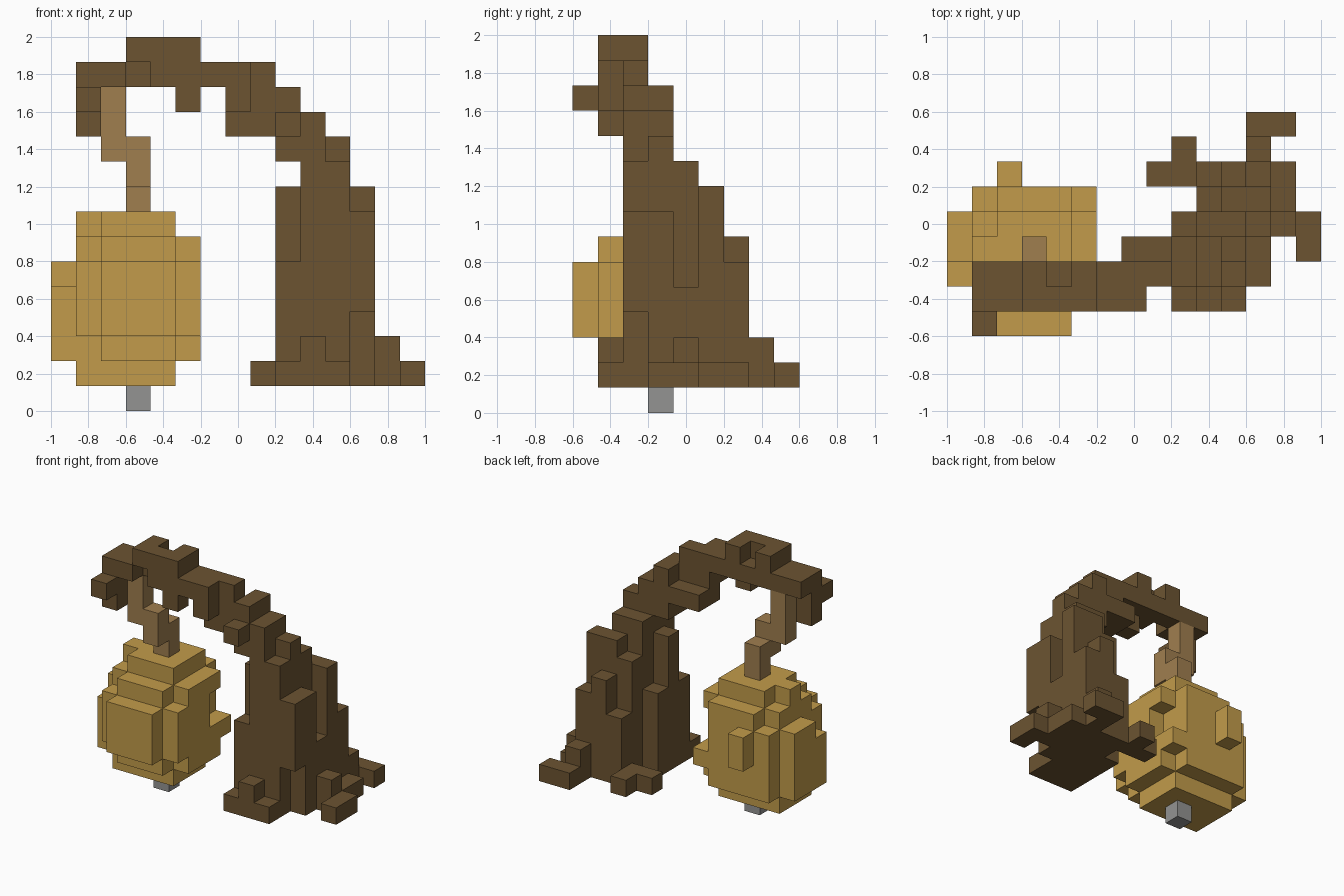
import bpy
import bmesh
from mathutils import Vector

default = bpy.data.objects.get("Cube")
if default:
    bpy.data.objects.remove(default)

CELL = 2 / 15
ORIGIN = Vector((-1, -0.6, 0))


def material(name, rgb):
    mat = bpy.data.materials.new(name)
    mat.use_nodes = True
    colour = (*rgb, 1)
    mat.diffuse_color = colour
    mat.node_tree.nodes["Principled BSDF"].inputs["Base Color"].default_value = colour
    return mat


def cells(x, y, z):
    """All grid cells in inclusive ranges; each range is a number or a pair."""
    spans = [r if isinstance(r, tuple) else (r, r) for r in (x, y, z)]
    a, b, c = [range(lo, hi + 1) for lo, hi in spans]
    return {(i, j, k) for i in a for j in b for k in c}


def block_object(name, filled, mat):
    """Blocky mesh showing only the outer faces of the filled cells."""
    bm = bmesh.new()
    for cell in sorted(filled):
        for axis in range(3):
            for side in (0, 1):
                near = list(cell)
                near[axis] += 2 * side - 1
                if tuple(near) in filled:
                    continue
                u, v = (axis + 1) % 3, (axis + 2) % 3
                quad = []
                for du, dv in ((0, 0), (1, 0), (1, 1), (0, 1)):
                    p = Vector(cell)
                    p[axis] += side
                    p[u] += du
                    p[v] += dv
                    quad.append(bm.verts.new(ORIGIN + p * CELL))
                bm.faces.new(quad if side else quad[::-1])
    bmesh.ops.remove_doubles(bm, verts=bm.verts, dist=CELL / 100)
    mesh = bpy.data.meshes.new(name)
    bm.to_mesh(mesh)
    bm.free()
    mesh.materials.append(mat)
    obj = bpy.data.objects.new(name, mesh)
    bpy.context.collection.objects.link(obj)
    return obj


bark = material("dark bark", (0.150, 0.088, 0.031))
honey = material("honey yellow", (0.540, 0.330, 0.069))
fibre = material("rope brown", (0.350, 0.210, 0.078))
grey = material("grey", (0.295, 0.295, 0.288))

# Trunk: solid core, stepped buttresses, tapering neck
trunk = cells((9, 11), (2, 4), (1, 5))
trunk |= cells(9, 3, (6, 8)) | cells((10, 11), (2, 4), (6, 8))
trunk |= cells(10, 5, (1, 7)) | cells(11, 5, (1, 8))
trunk |= cells(10, 6, (1, 4)) | cells(11, 6, (1, 6)) | cells(12, 6, (1, 5))
trunk |= cells(12, 2, (4, 7)) | cells(12, 3, (1, 7))
trunk |= cells(12, 4, (1, 4)) | cells(12, 5, (1, 8))
trunk |= cells((10, 11), (2, 4), 9)
trunk |= cells((9, 10), (2, 3), 10) | cells(11, 3, 10)

# Roots spreading over the ground
roots = cells((9, 11), 1, 1) | cells(10, 1, 2)
roots |= cells(13, (4, 6), 1) | cells(13, 4, 2) | cells(14, (3, 4), 1)
roots |= cells(12, 7, (1, 2)) | cells((12, 13), 8, 1)
roots |= cells((8, 9), 6, 1) | cells(9, 7, 1)

# Branch arching over, with short twigs
branch = cells((9, 10), (2, 3), 11) | cells((7, 8), (2, 3), 11)
branch |= cells(9, 1, 11)
branch |= cells(7, (1, 2), 12) | cells(8, 2, 12) | cells(9, (2, 3), 12)
branch |= cells((1, 7), (1, 2), 13) | cells(8, 2, 13)
branch -= cells(3, 1, 13)
branch |= cells((3, 5), 1, 14) | cells(3, 2, 14) | cells(5, 2, 14)
branch |= cells(1, 1, (11, 12)) | cells(1, 0, 12) | cells(5, 1, 12)

block_object("tree", trunk | roots | branch, bark)

# Rope stepping down from the branch to the hive
rope = cells(2, 2, (10, 12)) | cells(3, 2, (9, 10)) | cells(3, 3, (8, 9))
block_object("rope", rope, fibre)

# Hive: rounded body with notched corners
hive = cells((1, 5), (1, 5), (2, 6))
for corner in (1, 5):
    hive -= cells(corner, 1, 2) | cells(corner, 1, 6)
hive -= cells(5, 5, 2) | cells(5, 5, 6) | cells(5, (4, 5), (4, 5))
hive -= cells(1, 5, 6)

# Hive side plates, caps and ledges
hive |= cells((2, 4), 0, (3, 5))
hive |= cells(0, (2, 4), (2, 4)) | cells(0, (3, 4), 5)
hive |= cells(2, 6, (4, 5))
hive |= cells((1, 4), (2, 4), 7) | cells((1, 4), (2, 4), 1)
hive -= cells(1, 4, 7) | cells(1, 2, 7)
block_object("hive", hive, honey)

# Stub under the hive
block_object("hive_stub", cells(3, 3, 0), grey)
